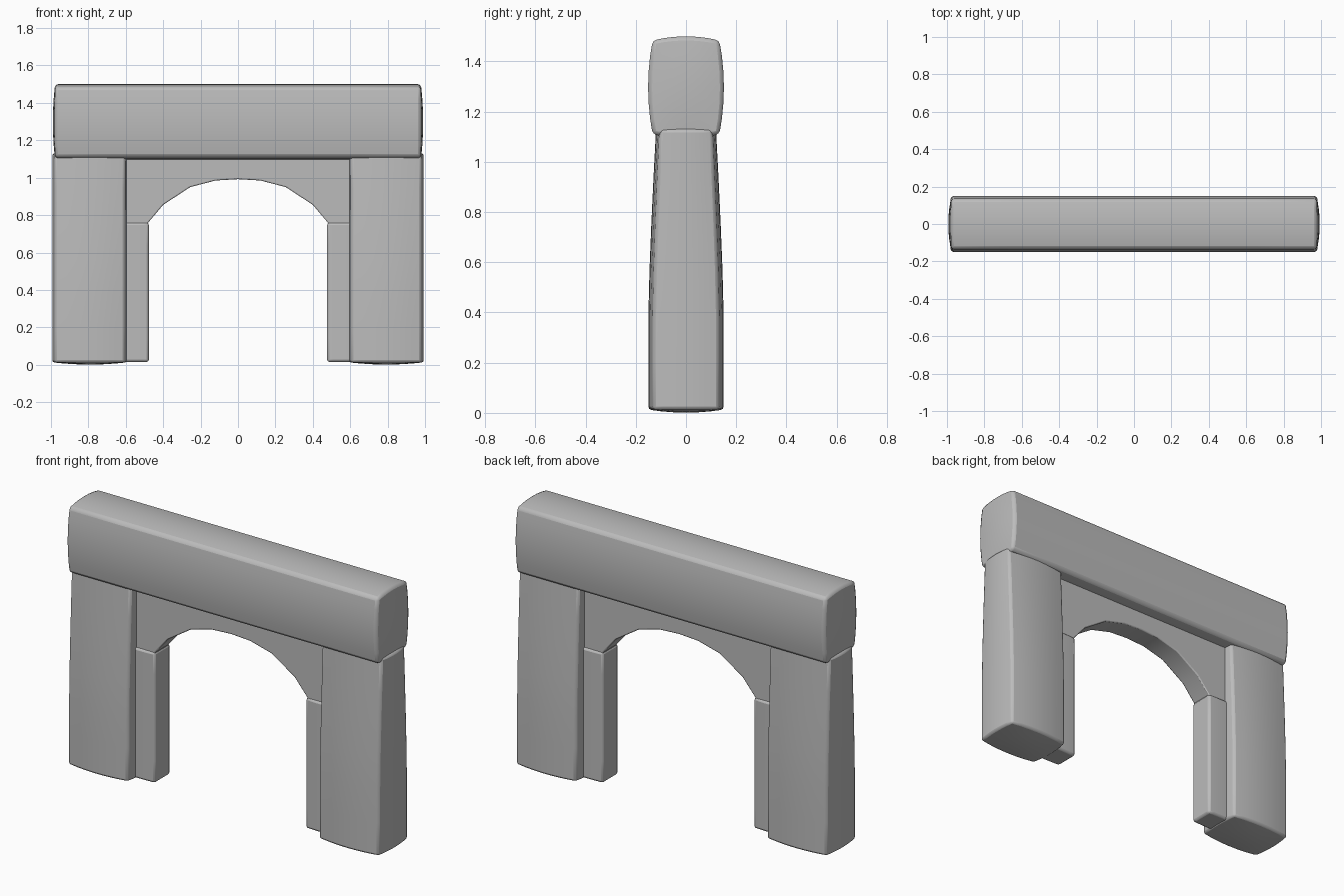
import bpy
import bmesh
import math

cube = bpy.data.objects.get("Cube")
if cube:
    bpy.data.objects.remove(cube, do_unlink=True)

stone = bpy.data.materials.new("grey stone")
stone.use_nodes = True
grey = (0.5, 0.5, 0.5, 1)
stone.diffuse_color = grey
stone.node_tree.nodes["Principled BSDF"].inputs["Base Color"].default_value = grey


def finish(name, bm, bevel):
    """Turn the bmesh into a softly bevelled stone object."""
    bmesh.ops.recalc_face_normals(bm, faces=bm.faces)
    mesh = bpy.data.meshes.new(name)
    bm.to_mesh(mesh)
    bm.free()
    mesh.materials.append(stone)
    obj = bpy.data.objects.new(name, mesh)
    bpy.context.collection.objects.link(obj)
    if bevel:
        mod = obj.modifiers.new("worn edges", 'BEVEL')
        mod.width = bevel
        mod.segments = 2
        mod.limit_method = 'ANGLE'
        mod.angle_limit = math.radians(45)
    bpy.ops.object.select_all(action='DESELECT')
    obj.select_set(True)
    bpy.context.view_layer.objects.active = obj
    bpy.ops.object.shade_smooth_by_angle(angle=math.radians(32))
    return obj


def block(name, low, high, bulge, long_axis, bevel, taper=None):
    """Box with cushioned faces; the swelling runs on along the long axis."""
    bm = bmesh.new()
    bmesh.ops.create_cube(bm, size=2)
    bmesh.ops.subdivide_edges(bm, edges=bm.edges[:], cuts=5, use_grid_fill=True)
    for v in bm.verts:
        unit = v.co.copy()
        for axis in range(3):
            swell = bulge[axis]
            for other in range(3):
                if other not in (axis, long_axis):
                    swell *= 1 - unit[other] ** 2
            middle = (low[axis] + high[axis]) / 2
            half = (high[axis] - low[axis]) / 2
            v.co[axis] = middle + unit[axis] * (half + swell)
        if taper:
            v.co.y *= taper(v.co.z)
    return finish(name, bm, bevel)


def pillar_taper(z):
    return 1 - 0.2 * max(0, (z - 0.4) / 0.72) ** 1.3


# Lintel across the top
block("lintel", (-0.978, -0.133, 1.11), (0.978, 0.133, 1.484),
      (0.012, 0.018, 0.016), 0, 0.016)

# Pillars and the narrower jambs inside them
for side, sign in (("left", 1), ("right", -1)):
    def span(a, b):
        return sorted((sign * a, sign * b))

    x0, x1 = span(0.605, 0.98)
    block(side + "_pillar", (x0, -0.131, 0.013), (x1, 0.131, 1.13),
          (0.013, 0.019, 0.012), 2, 0.012, pillar_taper)
    x0, x1 = span(0.477, 0.68)
    block(side + "_jamb", (x0, -0.07, 0.015), (x1, 0.07, 0.76),
          (0, 0.004, 0), 2, 0.012)

# Arched panel between the pillars, under the lintel
half_arch = [(0.48, 0.76), (0.4, 0.855), (0.255, 0.95), (0.12, 0.985)]
outline = [(0.65, 1.13), (0.65, 0.74), (0.48, 0.74)] + half_arch
outline += [(0, 0.992)] + [(-x, z) for x, z in reversed(outline)]
bm = bmesh.new()
face = bm.faces.new([bm.verts.new((x, -0.064, z)) for x, z in outline])
extruded = bmesh.ops.extrude_face_region(bm, geom=[face])
for item in extruded["geom"]:
    if isinstance(item, bmesh.types.BMVert):
        item.co.y = 0.064
finish("arch_panel", bm, 0.006)
